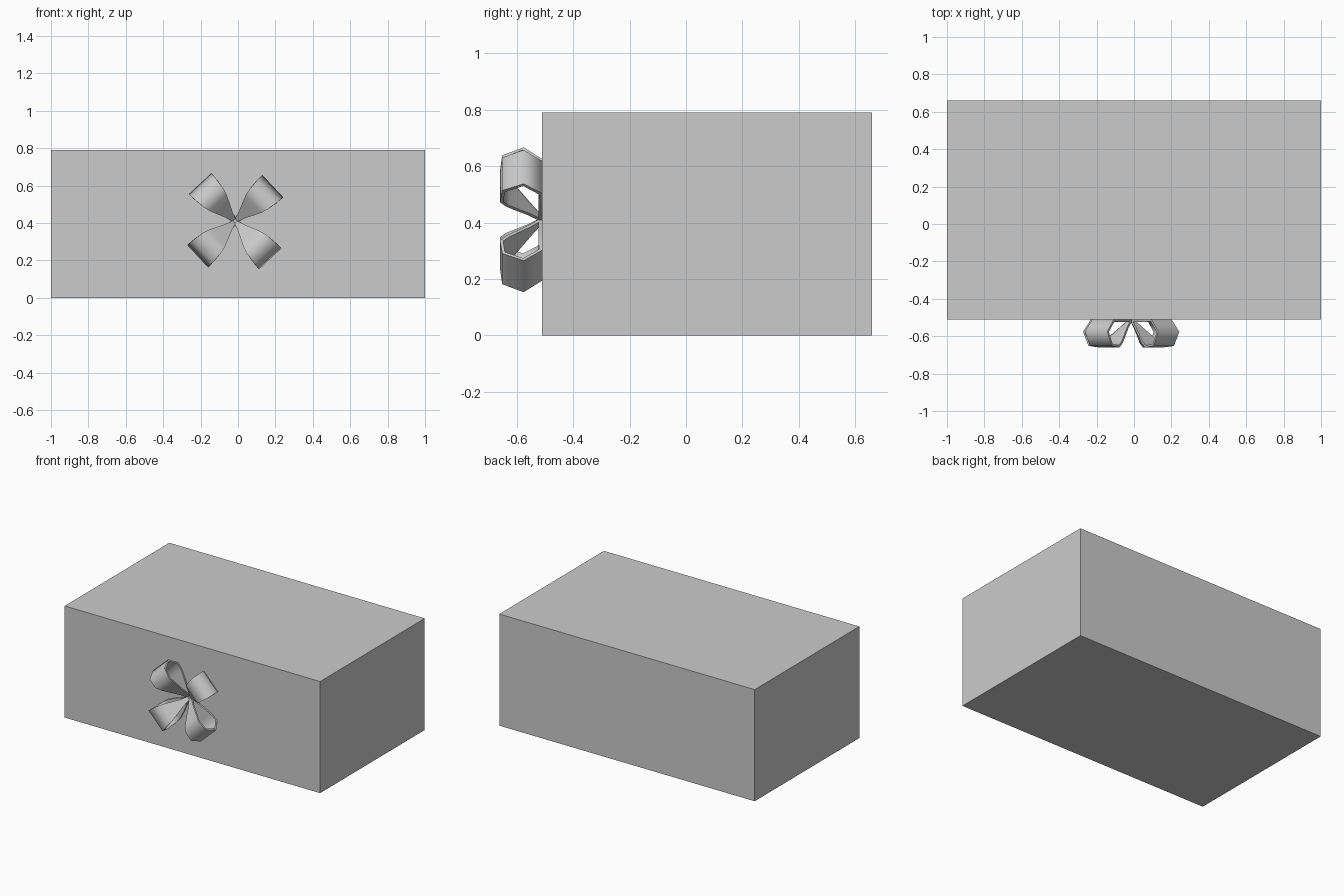
import bpy, bmesh
from math import radians, cos, sin
from mathutils import Vector

if "Cube" in bpy.data.objects:
    bpy.data.objects.remove(bpy.data.objects["Cube"])

# Box body
bpy.ops.mesh.primitive_cube_add(size=1, location=(0, 0.075, 0.395))
box = bpy.context.object
box.name = "gift_box"
box.scale = (2, 1.17, 0.79)
bpy.ops.object.transform_apply(location=False, rotation=False, scale=True)

# Ribbon loop outline: distance from knot, height off the box face, half width
PROFILE = [(0.0, 0.006, 0.008), (0.05, 0.05, 0.025), (0.10, 0.095, 0.048),
           (0.135, 0.127, 0.063), (0.168, 0.15, 0.072), (0.238, 0.142, 0.080),
           (0.275, 0.066, 0.082), (0.222, 0.001, 0.079), (0.168, 0.001, 0.072),
           (0.10, 0.001, 0.048), (0.05, 0.001, 0.025), (0.0, 0.001, 0.008)]
CENTRE = Vector((-0.015, -0.51, 0.41))


def ribbon_loop(name, angle):
    out = Vector((cos(angle), 0, sin(angle)))
    side = Vector((-sin(angle), 0, cos(angle)))
    bm = bmesh.new()
    rows = []
    for r, d, w in PROFILE:
        p = CENTRE + out * r + Vector((0, -d, 0))
        rows.append([bm.verts.new(p - side * w), bm.verts.new(p + side * w)])
    for a, b in zip(rows, rows[1:]):
        bm.faces.new((a[0], b[0], b[1], a[1]))
    # Make every face point out of the loop
    bm.normal_update()
    bm.faces.ensure_lookup_table()
    if bm.faces[0].normal.y > 0:
        bmesh.ops.reverse_faces(bm, faces=bm.faces[:])
    mesh = bpy.data.meshes.new(name)
    bm.to_mesh(mesh)
    bm.free()
    obj = bpy.data.objects.new(name, mesh)
    bpy.context.collection.objects.link(obj)
    solid = obj.modifiers.new("thickness", 'SOLIDIFY')
    solid.thickness = 0.012
    solid.offset = -1
    bpy.ops.object.select_all(action='DESELECT')
    obj.select_set(True)
    bpy.context.view_layer.objects.active = obj
    bpy.ops.object.modifier_apply(modifier=solid.name)
    bpy.ops.object.shade_smooth_by_angle(angle=radians(70))


# Four loops of the bow
for i in range(4):
    ribbon_loop(f"bow_loop_{i + 1}", radians(43 + 90 * i))
